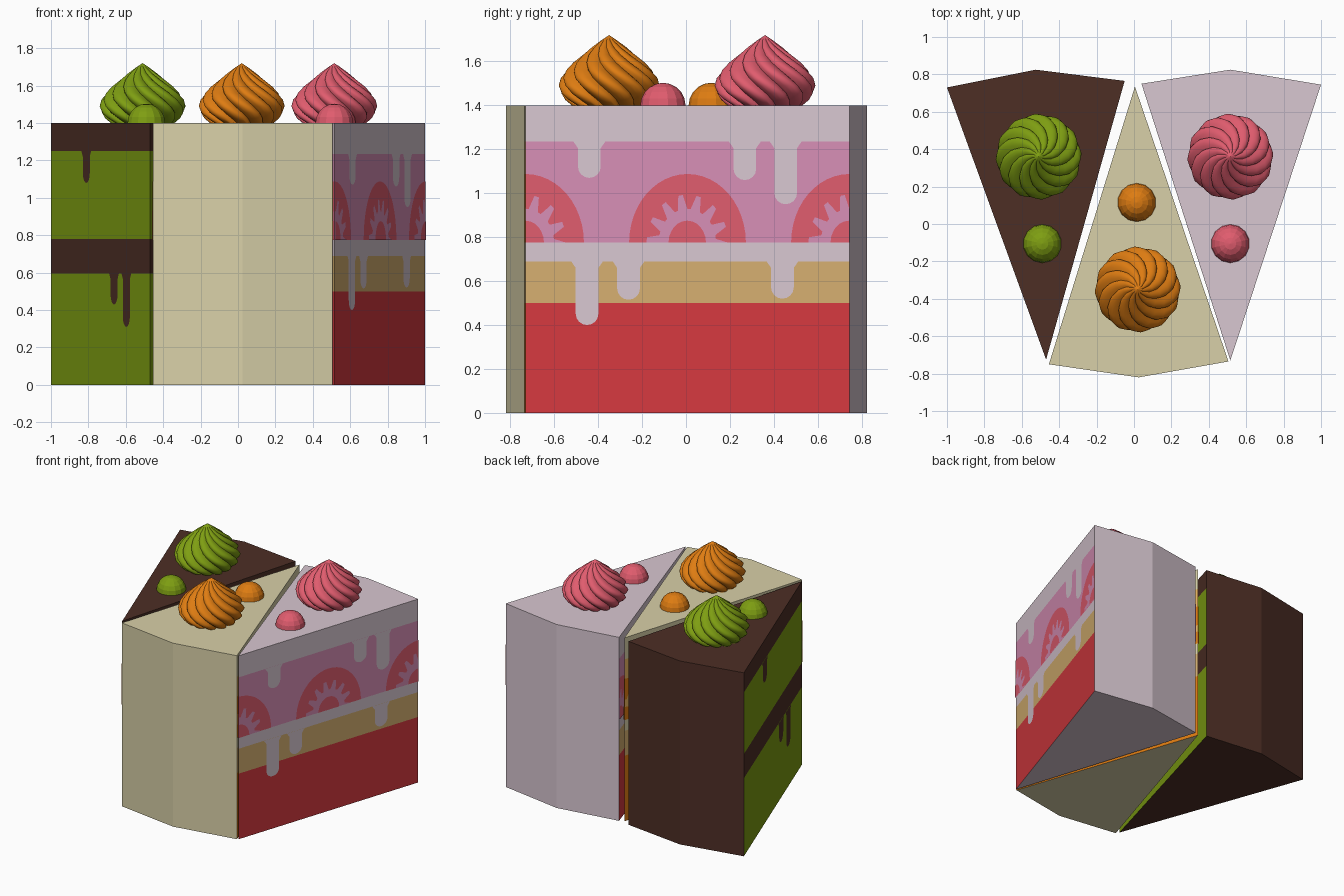
import bpy, bmesh, math
from mathutils import Vector

if "Cube" in bpy.data.objects:
    bpy.data.objects.remove(bpy.data.objects["Cube"])

H = 1.4


def lin(c):
    c /= 255
    return c / 12.92 if c <= 0.04045 else ((c + 0.055) / 1.055) ** 2.4


def mat(name, r, g, b):
    m = bpy.data.materials.new(name)
    m.diffuse_color = (lin(r), lin(g), lin(b), 1)
    m.use_nodes = True
    m.node_tree.nodes["Principled BSDF"].inputs["Base Color"].default_value = m.diffuse_color
    return m


LILAC = mat("lilac frosting", 216, 199, 209)
CREAM = mat("cream frosting", 216, 208, 168)
CHOC = mat("chocolate", 77, 46, 37)
PINK = mat("pink filling", 215, 143, 182)
RED = mat("red jelly", 213, 57, 63)
TAN = mat("tan sponge", 213, 175, 112)
CORAL = mat("strawberry", 224, 92, 110)
GREEN = mat("green", 126, 158, 18)
ORANGE = mat("orange", 222, 124, 18)
PEACH = mat("peach filling", 236, 184, 98)


def finish(bm, name, mats):
    me = bpy.data.meshes.new(name)
    bm.to_mesh(me)
    bm.free()
    for m in mats:
        me.materials.append(m)
    ob = bpy.data.objects.new(name, me)
    bpy.context.collection.objects.link(ob)
    return ob


# drip outline in wall coordinates (t along the wall, z up)
def drip(t, z0, z1, h=0.035):
    rz = h * 1.45
    arc = [(t + h * math.cos(a), z1 + rz - rz * math.sin(a))
           for a in (math.pi * i / 8 for i in range(9))]
    return [(t + h * 1.4, z0), (t + h, z0 - 0.03)] + arc + [(t - h, z0 - 0.03), (t - h * 1.4, z0)]


# half or quarter fruit outline; spokes > 0 alternates the radius
def fan(t, z, r_out, r_in, steps):
    a0 = 90 if t > 0.99 else 0
    a1 = 90 if t < 0.01 else 180
    pts = [(t, z)]
    for i in range(steps + 1):
        a = math.radians(180 * i / steps)
        if a0 - 0.1 <= math.degrees(a) <= a1 + 0.1:
            r = r_in if i % 4 in (1, 2) else r_out
            pts.append((t + r * math.cos(a) / 1.47, z + r * 1.18 * math.sin(a)))
    return pts


def slice_of_cake(name, tip, outer, frosting, bands, drips, fruit=None):
    """bands: (top z, material) from the bottom up; fruit: (skin, flesh)"""
    bm = bmesh.new()
    mats = [frosting]
    pts = [Vector((x, y, 0)) for x, y in [tip] + outer]
    up = Vector((0, 0, H))
    mid = (sum(pts, Vector()) / len(pts)) + up / 2

    def face(cos, m):
        if m not in mats:
            mats.append(m)
        f = bm.faces.new([bm.verts.new(c) for c in cos])
        f.normal_update()
        if f.normal.dot(f.calc_center_median() - mid) < 0:
            f.normal_flip()
        f.material_index = mats.index(m)

    # frosted top, bottom and outer walls
    face(pts, frosting)
    face([p + up for p in pts], frosting)
    for a, b in zip(pts[1:], pts[2:]):
        face([a, b, b + up, a + up], frosting)
    # two cut walls with layers and decoration
    for end in (pts[1], pts[-1]):
        d = end - pts[0]
        n = Vector((d.y, -d.x, 0)).normalized()
        if n.dot(pts[0] - mid) < 0:
            n = -n

        def wall(outline, m, off=0.0):
            face([pts[0] + d * t + n * off + Vector((0, 0, z)) for t, z in outline], m)

        z0 = 0
        for z1, m in bands:
            wall([(0, z0), (1, z0), (1, z1), (0, z1)], m)
            z0 = z1
        for t, za, zb in drips:
            wall(drip(t, za, zb), frosting, 0.002)
        if fruit:
            skin, flesh = fruit
            for t in (0, 0.5, 1):
                wall(fan(t, 0.775, 0.265, 0.265, 24), skin, 0.002)
                wall(fan(t, 0.775, 0.185, 0.13, 28), flesh, 0.004)
                wall(fan(t, 0.775, 0.085, 0.085, 12), skin, 0.006)
    finish(bm, name, mats)


# piped swirl with twisted lobes
def swirl(name, x, y, m, lobes=12, per=6):
    prof = [(0.165, 1.395), (0.2, 1.425), (0.223, 1.455), (0.23, 1.49), (0.222, 1.525),
            (0.198, 1.56), (0.163, 1.595), (0.122, 1.63), (0.078, 1.665), (0.035, 1.697)]
    bm = bmesh.new()
    n = lobes * per
    rings = []
    for r, z in prof:
        twist = math.radians(110) * (1.72 - z) / 0.32
        ring = []
        for i in range(n):
            a = 2 * math.pi * i / n + twist
            k = 0.84 + 0.16 * math.sin(math.pi * (i % per) / per) ** 0.7
            ring.append(bm.verts.new((x + r * k * math.cos(a), y + r * k * math.sin(a), z)))
        rings.append(ring)
    top = bm.verts.new((x, y, 1.72))
    for i in range(n):
        j = (i + 1) % n
        for a, b in zip(rings, rings[1:]):
            bm.faces.new((a[i], a[j], b[j], b[i]))
        bm.faces.new((rings[-1][i], rings[-1][j], top))
    bm.faces.new(rings[0][::-1])
    ob = finish(bm, name, [m])
    bpy.context.view_layer.objects.active = ob
    ob.select_set(True)
    bpy.ops.object.shade_smooth_by_angle(angle=math.radians(40))
    ob.select_set(False)


def ball(name, x, y, m):
    bm = bmesh.new()
    bmesh.ops.create_uvsphere(bm, u_segments=14, v_segments=10, radius=0.103)
    bmesh.ops.translate(bm, verts=bm.verts, vec=(x, y, 1.4))
    finish(bm, name, [m])


fruit_drips = [(0.19, 0.69, 0.40), (0.318, 0.69, 0.515), (0.793, 0.69, 0.52),
               (0.197, 1.235, 1.07), (0.677, 1.235, 1.06), (0.803, 1.235, 0.95)]

slice_of_cake("chocolate_slice", (-0.47, -0.725), [(-1, 0.73), (-0.525, 0.825), (-0.05, 0.765)], CHOC,
              [(0.595, GREEN), (0.78, CHOC), (1.25, GREEN), (H, CHOC)],
              [(0.64, 1.25, 1.08), (0.36, 0.595, 0.43), (0.236, 0.595, 0.31)])
slice_of_cake("strawberry_slice", (0.515, -0.73), [(0.04, 0.75), (0.515, 0.825), (1, 0.745)], LILAC,
              [(0.5, RED), (0.69, TAN), (0.775, LILAC), (1.235, PINK), (H, LILAC)],
              fruit_drips, (CORAL, PINK))
slice_of_cake("citrus_slice", (0.005, 0.735), [(-0.455, -0.75), (0.025, -0.82), (0.505, -0.735)], CREAM,
              [(0.5, ORANGE), (0.69, TAN), (0.775, CREAM), (1.235, PEACH), (H, CREAM)],
              fruit_drips, (ORANGE, PEACH))

# toppings
for label, m, sx, sy, bx, by in [("green", GREEN, -0.51, 0.36, -0.49, -0.105),
                                 ("pink", CORAL, 0.515, 0.36, 0.515, -0.105),
                                 ("orange", ORANGE, 0.02, -0.35, 0.015, 0.115)]:
    swirl(label + "_swirl", sx, sy, m)
    ball(label + "_ball", bx, by, m)
